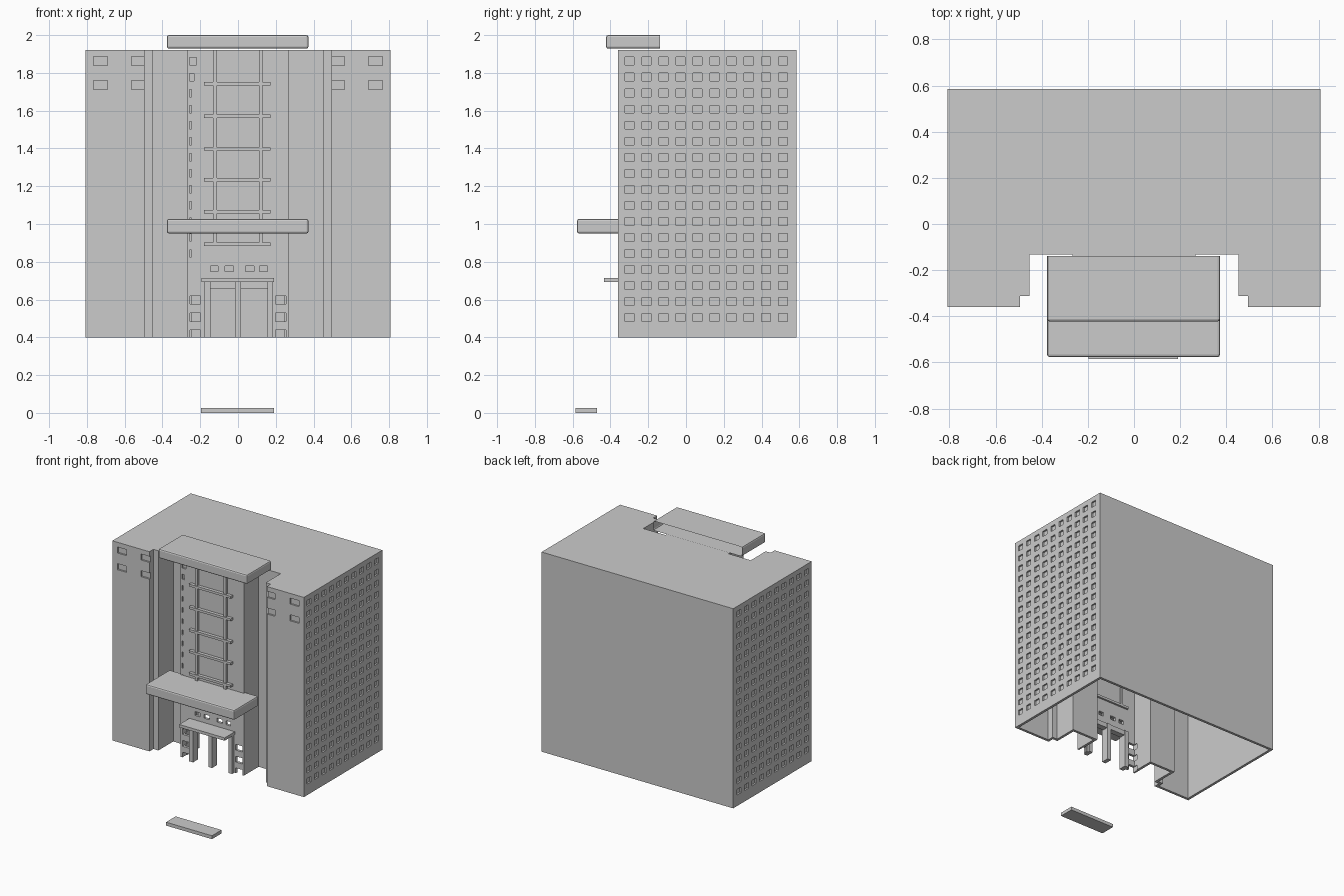
import bpy, bmesh
from mathutils import Vector

if "Cube" in bpy.data.objects:
    bpy.data.objects.remove(bpy.data.objects["Cube"])


def finish(name, bm):
    bmesh.ops.recalc_face_normals(bm, faces=bm.faces)
    me = bpy.data.meshes.new(name)
    bm.to_mesh(me)
    bm.free()
    ob = bpy.data.objects.new(name, me)
    bpy.context.scene.collection.objects.link(ob)
    return ob


def add_box(bm, x0, x1, y0, y1, z0, z1):
    vs = bmesh.ops.create_cube(bm, size=1)["verts"]
    for v in vs:
        v.co = Vector((x1 if v.co.x > 0 else x0,
                       y1 if v.co.y > 0 else y0,
                       z1 if v.co.z > 0 else z0))


def boxes(name, items):
    bm = bmesh.new()
    for b in items:
        add_box(bm, *b)
    return finish(name, bm)


Z0, Z1, BAY = 0.40, 1.922, -0.31

# Building shell: stepped plan extruded upward, open at the bottom
half = [(0.267, BAY), (0.267, -0.133), (0.453, -0.133), (0.453, -0.312),
        (0.495, -0.312), (0.495, -0.36), (0.808, -0.36), (0.808, 0.585)]
plan = half + [(-x, y) for x, y in reversed(half)]
bm = bmesh.new()
low = [bm.verts.new((x, y, Z0)) for x, y in plan]
top = [bm.verts.new((x, y, Z1)) for x, y in plan]
n = len(plan)
for i in range(n):
    j = (i + 1) % n
    bm.faces.new((low[i], low[j], top[j], top[i]))
bm.faces.new(top)
me = bpy.data.meshes.new("building_shell")
bm.to_mesh(me)
bm.free()
shell = bpy.data.objects.new("building_shell", me)
bpy.context.scene.collection.objects.link(shell)
sol = shell.modifiers.new("wall_thickness", "SOLIDIFY")
sol.thickness = 0.02
sol.offset = -1
sol.use_even_offset = True

cuts = []
# Side window grids
for s in (-1, 1):
    xa, xb = sorted((s * 0.795, s * 0.83))
    for r in range(17):
        z = 1.862 - r * 0.0848
        for c in range(10):
            y = -0.30 + c * 0.0903
            cuts.append((xa, xb, y - 0.024, y + 0.024, z - 0.021, z + 0.021))
    # Upper front windows
    for a, b in ((0.69, 0.765), (0.485, 0.565)):
        xa, xb = sorted((s * a, s * b))
        for z in (1.863, 1.736):
            cuts.append((xa, xb, -0.38, -0.347, z - 0.023, z + 0.023))
    # Windows beside the entrance
    xa, xb = sorted((s * 0.198, s * 0.253))
    for z in (0.418, 0.507, 0.598):
        cuts.append((xa, xb, BAY - 0.05, BAY + 0.05, z - 0.022, z + 0.022))
# Narrow slits on the left of the bay
for r in range(13):
    z = 1.862 - r * 0.0848
    w = (0.035, 0.022)[r] if r < 2 else 0.009
    cuts.append((-0.256, -0.256 + w, BAY - 0.03, BAY + 0.013, z - 0.019, z + 0.019))
# Small windows above the canopy
for a, b in ((-0.145, -0.105), (-0.07, -0.025), (0.04, 0.085), (0.115, 0.155)):
    cuts.append((a, b, BAY - 0.05, BAY + 0.05, 0.748, 0.778))
# Entrance openings
for a, b in ((-0.145, -0.016), (0.016, 0.155)):
    cuts.append((a, b, BAY - 0.05, BAY + 0.05, 0.35, 0.658))

cutter = boxes("window_cutter", cuts)
cutter.hide_render = True
mod = shell.modifiers.new("openings", "BOOLEAN")
mod.operation = "DIFFERENCE"
mod.solver = "EXACT"
mod.object = cutter
bpy.context.view_layer.update()
dg = bpy.context.evaluated_depsgraph_get()
baked = bpy.data.meshes.new_from_object(shell.evaluated_get(dg))
shell.modifiers.clear()
shell.data = baked
bpy.data.objects.remove(cutter)

# Ladder-like lattice on the bay
lattice = [(x - 0.01, x + 0.01, BAY - 0.02, BAY + 0.03, 0.885, Z1) for x in (-0.122, 0.12)]
lattice += [(-0.18, 0.173, BAY - 0.025, BAY + 0.035, z - 0.009, z + 0.009)
            for z in (1.742, 1.57, 1.397, 1.235, 1.065, 0.892)]
boxes("bay_lattice", lattice)

# Entrance posts, lintel and canopy
boxes("entrance_posts", [(a, b, BAY - 0.025, BAY + 0.035, Z0, 0.695)
                         for a, b in ((-0.18, -0.145), (-0.016, 0.016), (0.155, 0.185))])
boxes("entrance_lintel", [(-0.18, 0.185, BAY - 0.015, BAY + 0.03, 0.658, 0.695)])
boxes("entrance_canopy", [(-0.193, 0.19, -0.433, BAY + 0.02, 0.692, 0.714)])


# Bevelled slabs, open where they meet the building
def slab(name, y0, y1, z0, z1):
    bm = bmesh.new()
    add_box(bm, -0.377, 0.373, y0, y1, z0, z1)
    edges = [e for e in bm.edges if any(v.co.y < y1 - 0.01 for v in e.verts)]
    bmesh.ops.bevel(bm, geom=edges, offset=0.011, segments=2, profile=0.5, affect="EDGES")
    bmesh.ops.recalc_face_normals(bm, faces=bm.faces)
    back = [f for f in bm.faces if all(v.co.y > y1 - 1e-4 for v in f.verts)]
    bmesh.ops.delete(bm, geom=back, context="FACES")
    me = bpy.data.meshes.new(name)
    bm.to_mesh(me)
    bm.free()
    bpy.context.scene.collection.objects.link(bpy.data.objects.new(name, me))


slab("roof_slab", -0.423, -0.138, 1.928, 2.0)
slab("middle_slab", -0.577, -0.295, 0.95, 1.027)

# Entrance step at ground level
boxes("ground_step", [(-0.197, 0.19, -0.585, -0.47, 0.0, 0.026)])
